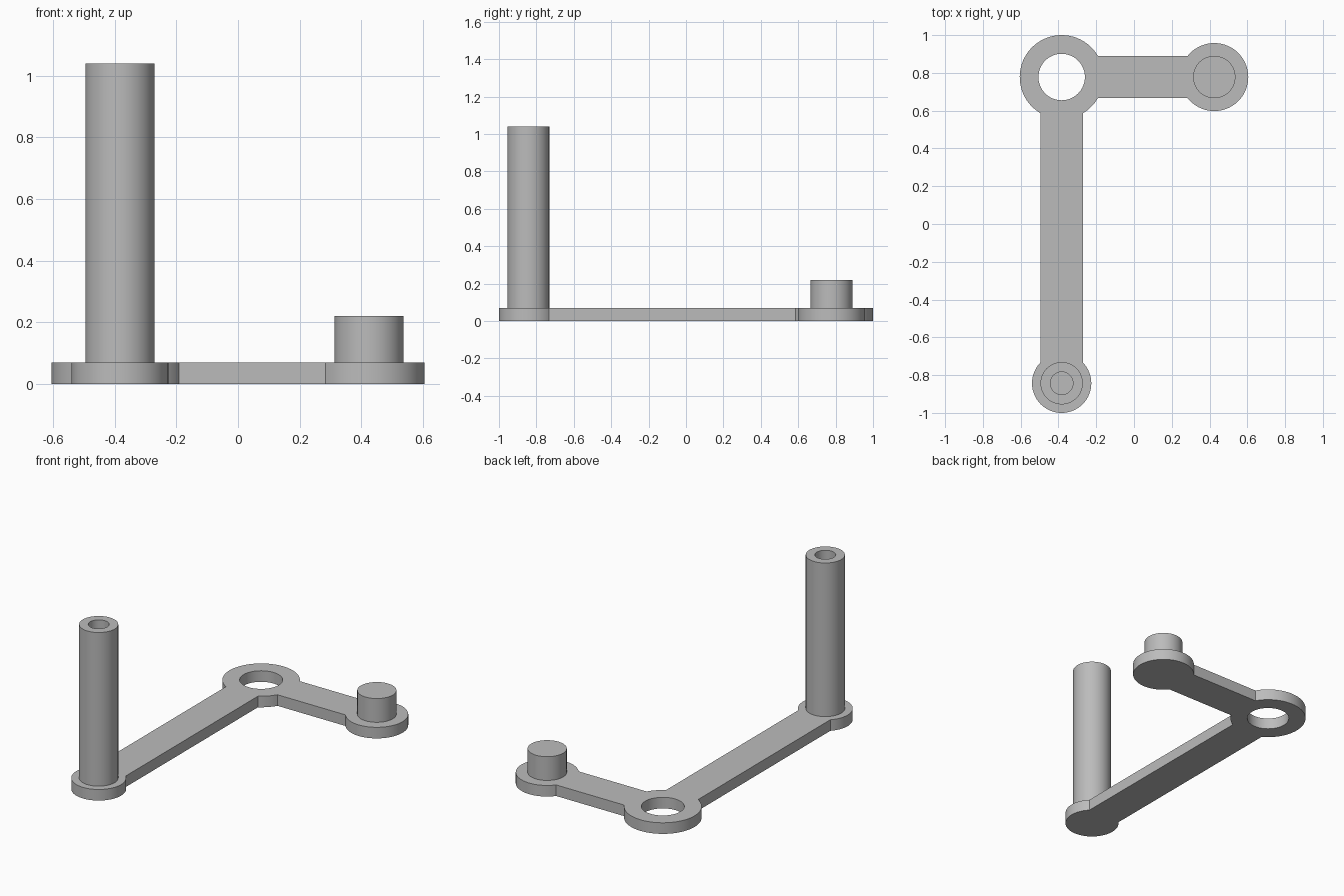
import bpy, bmesh
from math import sin, cos, asin, radians, pi, tau

cube = bpy.data.objects.get("Cube")
if cube:
    bpy.data.objects.remove(cube, do_unlink=True)

grey = bpy.data.materials.new("plain_grey")
grey.use_nodes = True
colour = (0.5, 0.5, 0.5, 1)
grey.diffuse_color = colour
grey.node_tree.nodes["Principled BSDF"].inputs["Base Color"].default_value = colour

THICK = 0.07          # plate thickness
HALF = 0.112          # half width of arms, and radius of pins
PIVOT, PIVOT_R, HOLE_R = (-0.383, 0.778), 0.222, 0.123
FRONT, FRONT_R = (-0.383, -0.843), 0.157
SIDE, SIDE_R = (0.425, 0.778), 0.18
POST_TOP, PIN_TOP, BORE_R = 1.04, 0.22, 0.06


def arc(centre, r, start, end, n):
    angles = [start + (end - start) * i / n for i in range(n + 1)]
    return [(centre[0] + r * cos(a), centre[1] + r * sin(a)) for a in angles]


def circle(centre, r, n=64):
    return arc(centre, r, 0, tau, n)[:-1]


def prism(name, loops, bottom, top):
    """Extrude closed outlines (the first outer, the rest holes)."""
    bm = bmesh.new()
    edges = []
    for loop in loops:
        vs = [bm.verts.new((x, y, bottom)) for x, y in loop]
        edges += [bm.edges.new((v, vs[i - 1])) for i, v in enumerate(vs)]
    bmesh.ops.triangle_fill(bm, edges=edges, use_beauty=True)
    out = bmesh.ops.extrude_face_region(bm, geom=bm.faces[:], use_keep_orig=True)
    moved = [g for g in out["geom"] if isinstance(g, bmesh.types.BMVert)]
    bmesh.ops.translate(bm, verts=moved, vec=(0, 0, top - bottom))
    bmesh.ops.recalc_face_normals(bm, faces=bm.faces[:])
    mesh = bpy.data.meshes.new(name)
    bm.to_mesh(mesh)
    bm.free()
    obj = bpy.data.objects.new(name, mesh)
    bpy.context.collection.objects.link(obj)
    mesh.materials.append(grey)
    bpy.ops.object.select_all(action="DESELECT")
    obj.select_set(True)
    bpy.context.view_layer.objects.active = obj
    bpy.ops.object.shade_smooth_by_angle(angle=radians(30))
    return obj


# L-shaped plate: round bosses joined by two straight arms, open pivot eye
f, p, s = (asin(HALF / r) for r in (FRONT_R, PIVOT_R, SIDE_R))
outline = (arc(FRONT, FRONT_R, pi / 2 + f, pi / 2 - f + tau, 48)
           + arc(PIVOT, PIVOT_R, -pi / 2 + p, -p, 8)
           + arc(SIDE, SIDE_R, pi + s, pi - s + tau, 48)
           + arc(PIVOT, PIVOT_R, p, 1.5 * pi - p, 48))
prism("crank_plate", [outline, circle(PIVOT, HOLE_R)], 0, THICK)

# Tall hollow post, its bore closed below by the plate
prism("tall_post", [circle(FRONT, HALF), circle(FRONT, BORE_R)], THICK, POST_TOP)

# Short solid pin
prism("short_pin", [circle(SIDE, HALF)], THICK, PIN_TOP)
